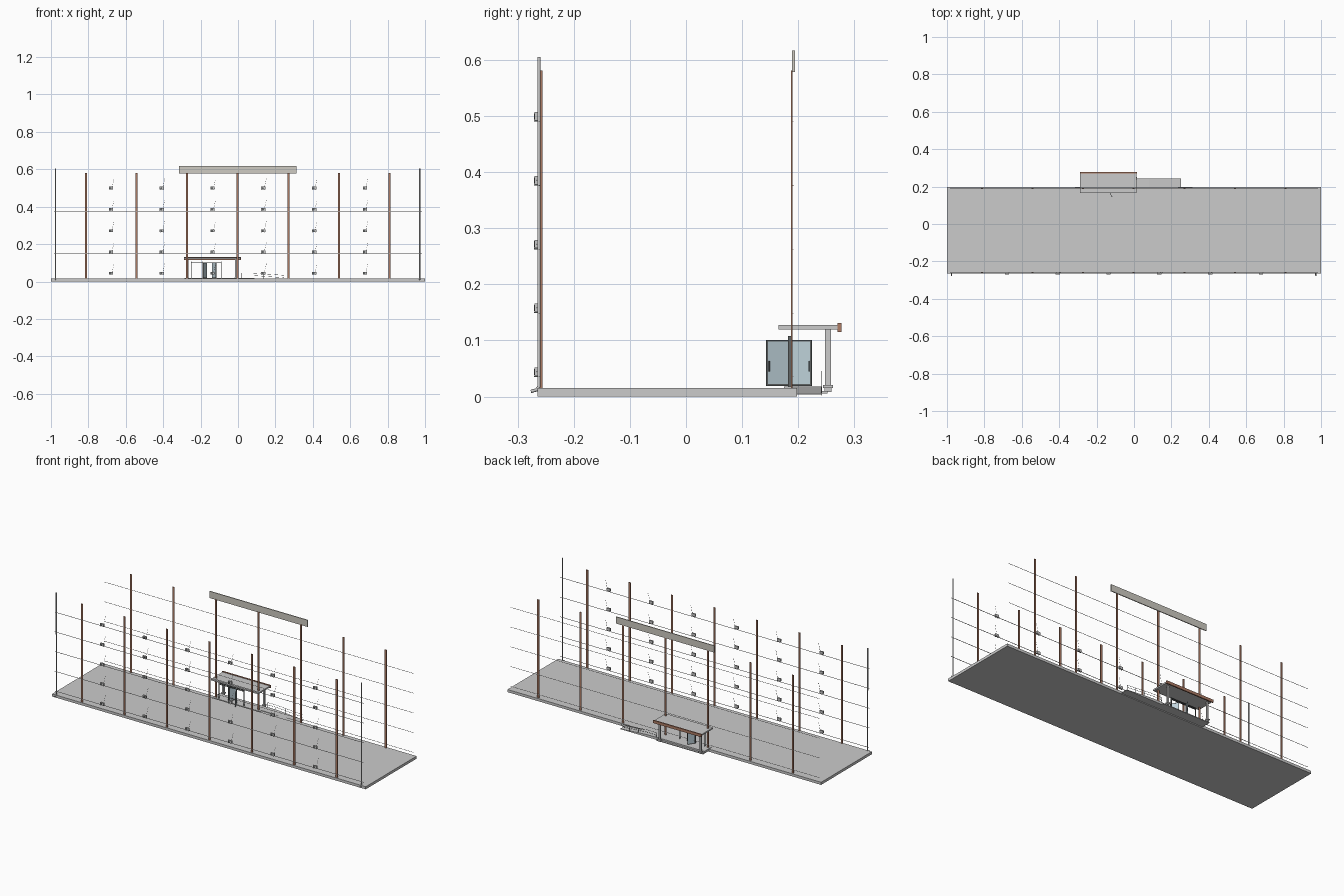
import bpy, bmesh, math
from mathutils import Vector, Matrix

if "Cube" in bpy.data.objects:
    bpy.data.objects.remove(bpy.data.objects["Cube"])


def mat(name, col):
    m = bpy.data.materials.new(name)
    m.diffuse_color = (*col, 1)
    m.use_nodes = True
    m.node_tree.nodes["Principled BSDF"].inputs["Base Color"].default_value = m.diffuse_color
    return m


BROWN = mat("brown_trim", (0.42, 0.20, 0.13))
BEIGE = mat("beige_panel", (0.62, 0.60, 0.54))
DARK = mat("dark_metal", (0.12, 0.13, 0.13))
GLASS = mat("pale_glass", (0.55, 0.68, 0.74))


def finish(name, bm, m=None):
    me = bpy.data.meshes.new(name)
    bm.to_mesh(me)
    bm.free()
    ob = bpy.data.objects.new(name, me)
    bpy.context.collection.objects.link(ob)
    if m:
        me.materials.append(m)
    return ob


def box(name, x0, x1, y0, y1, z0, z1, m=None):
    bm = bmesh.new()
    size = Matrix.Diagonal((x1 - x0, y1 - y0, z1 - z0, 1))
    mid = Matrix.Translation(((x0 + x1) / 2, (y0 + y1) / 2, (z0 + z1) / 2))
    bmesh.ops.create_cube(bm, size=1, matrix=mid @ size)
    return finish(name, bm, m)


def tube(name, pts, r, m=None, res=2):
    cu = bpy.data.curves.new(name, 'CURVE')
    cu.dimensions = '3D'
    cu.bevel_depth, cu.bevel_resolution, cu.use_fill_caps = r, res, True
    s = cu.splines.new('POLY')
    s.points.add(len(pts) - 1)
    for p, c in zip(s.points, pts):
        p.co = (*c, 1)
    ob = bpy.data.objects.new(name, cu)
    bpy.context.collection.objects.link(ob)
    if m:
        cu.materials.append(m)
    return ob


def panel(name, a, b, z0, z1, t, m):
    # upright slab between two plan points
    a, b = Vector(a), Vector(b)
    d = b - a
    ob = box(name, 0, d.length, -t / 2, t / 2, z0, z1, m)
    ob.location = (a.x, a.y, 0)
    ob.rotation_euler.z = math.atan2(d.y, d.x)
    return ob


# Foundation slab
box("foundation_slab", -1, 1, -0.265, 0.198, 0, 0.015)

# Wall pilasters, front and back
for i in range(7):
    x = -0.813 + i * 0.2705
    box("front_pilaster", x - .0055, x + .0055, -0.260, -0.256, 0.015, 0.581, BROWN)
    box("back_pilaster", x - .0055, x + .0055, 0.187, 0.190, 0.015, 0.581, BROWN)

# Parapet panel above the entrance
box("parapet_panel", -0.315, 0.312, 0.189, 0.194, 0.578, 0.617, BEIGE)

# Thin sill lines on each storey
for k in range(5):
    z = 0.035 + k * 0.1137
    box("front_sill", -0.985, 0.985, -0.263, -0.260, z - .0006, z + .0006)
    box("back_sill", -0.985, 0.985, 0.190, 0.192, z - .0006, z + .0006)

# Downpipes with kicked-out shoes
for x in (-0.975, 0.972):
    tube("downpipe", [(x, -0.262, 0.605), (x, -0.262, 0.018),
                      (x, -0.266, 0.012), (x, -0.2765, 0.009)], 0.003)

# Air conditioners with fan ring, brackets and hose
for i in range(6):
    x = -0.679 + i * 0.2715
    for k in range(5):
        z = 0.044 + k * 0.1137
        box("air_conditioner", x - .0115, x + .0115, -0.270, -0.262, z - .007, z + .008)
        bm = bmesh.new()
        bmesh.ops.create_cone(bm, cap_ends=True, segments=16, radius1=.0055, radius2=.0055, depth=.001,
                              matrix=Matrix.Translation((x - .003, -0.2703, z)) @ Matrix.Rotation(math.pi / 2, 4, 'X'))
        finish("fan_grille", bm, DARK)
        for s in (-.008, .008):
            box("bracket", x + s - .0007, x + s + .0007, -0.271, -0.257, z - .009, z - .007, DARK)
        tube("coolant_hose", [(x + .0115, -0.266, z), (x + .006, -0.261, z + .006),
                              (x + .016, -0.261, z + .05), (x + .016, -0.256, z + .051)], .0006, None, 1)

# Entrance porch and low step
box("porch_platform", -0.285, 0.016, 0.175, 0.240, 0.005, 0.018)
box("porch_step", -0.285, 0.016, 0.240, 0.252, 0.005, 0.0095)

# Canopy with fascia and posts
box("canopy_roof", -0.288, 0.014, 0.165, 0.270, 0.1195, 0.1275)
box("canopy_fascia", -0.290, 0.016, 0.270, 0.277, 0.115, 0.131, BROWN)
for x in (-0.270, -0.010):
    box("canopy_post", x - .005, x + .005, 0.248, 0.258, 0.018, 0.1195)
    box("post_base", x - .009, x + .009, 0.244, 0.262, 0.015, 0.021)
    box("post_footing", x - .006, x + .006, 0.247, 0.259, 0.008, 0.015)

# Door frame
for x in (-0.250, -0.188, -0.090):
    box("door_jamb", x - .002, x + .002, 0.182, 0.187, 0.018, 0.108, DARK)
for z in (0.101, 0.107):
    box("door_header", -0.252, -0.088, 0.182, 0.187, z - .0012, z + .0012, DARK)

# Open glazed door leaves with rails and handle
for a, b in (((-0.187, 0.187), (-0.166, 0.224)), ((-0.139, 0.187), (-0.117, 0.143))):
    a, b = Vector(a), Vector(b)
    d = (b - a).normalized() * .003
    panel("door_glass", a, b, 0.020, 0.100, 0.001, GLASS)
    panel("door_stile", a, a + d, 0.020, 0.100, 0.002, DARK)
    panel("door_stile", b - d, b, 0.020, 0.100, 0.002, DARK)
    panel("door_rail", a, b, 0.098, 0.101, 0.002, DARK)
    panel("door_rail", a, b, 0.019, 0.022, 0.002, DARK)
    h = b - d * 2
    tube("door_handle", [(h.x + .003, h.y, 0.045), (h.x + .003, h.y, 0.063)], .0009, DARK)

# Wheelchair ramp
bm = bmesh.new()
prof = [(0.016, 0.004), (0.250, 0.004), (0.250, 0.006), (0.080, 0.018), (0.016, 0.018)]
f = bm.faces.new([bm.verts.new((x, 0.190, z)) for x, z in prof])
ext = bmesh.ops.extrude_face_region(bm, geom=[f])
bmesh.ops.translate(bm, vec=(0, 0.052, 0), verts=[v for v in ext["geom"] if isinstance(v, bmesh.types.BMVert)])
bmesh.ops.recalc_face_normals(bm, faces=bm.faces)
finish("ramp", bm)


# Ramp railing follows the slope
def deck(x):
    return 0.018 if x < 0.08 else 0.018 - (x - 0.08) * 0.0706


xs = [0.020, 0.080, 0.135, 0.190, 0.246]
for dz in (0.014, 0.027):
    tube("ramp_rail", [(x, 0.241, deck(x) + dz) for x in (xs[0], xs[1], xs[-1])], .0008, DARK, 1)
for x in xs:
    tube("ramp_rail_post", [(x, 0.241, deck(x) - .004), (x, 0.241, deck(x) + .027)], .0009, DARK, 1)
